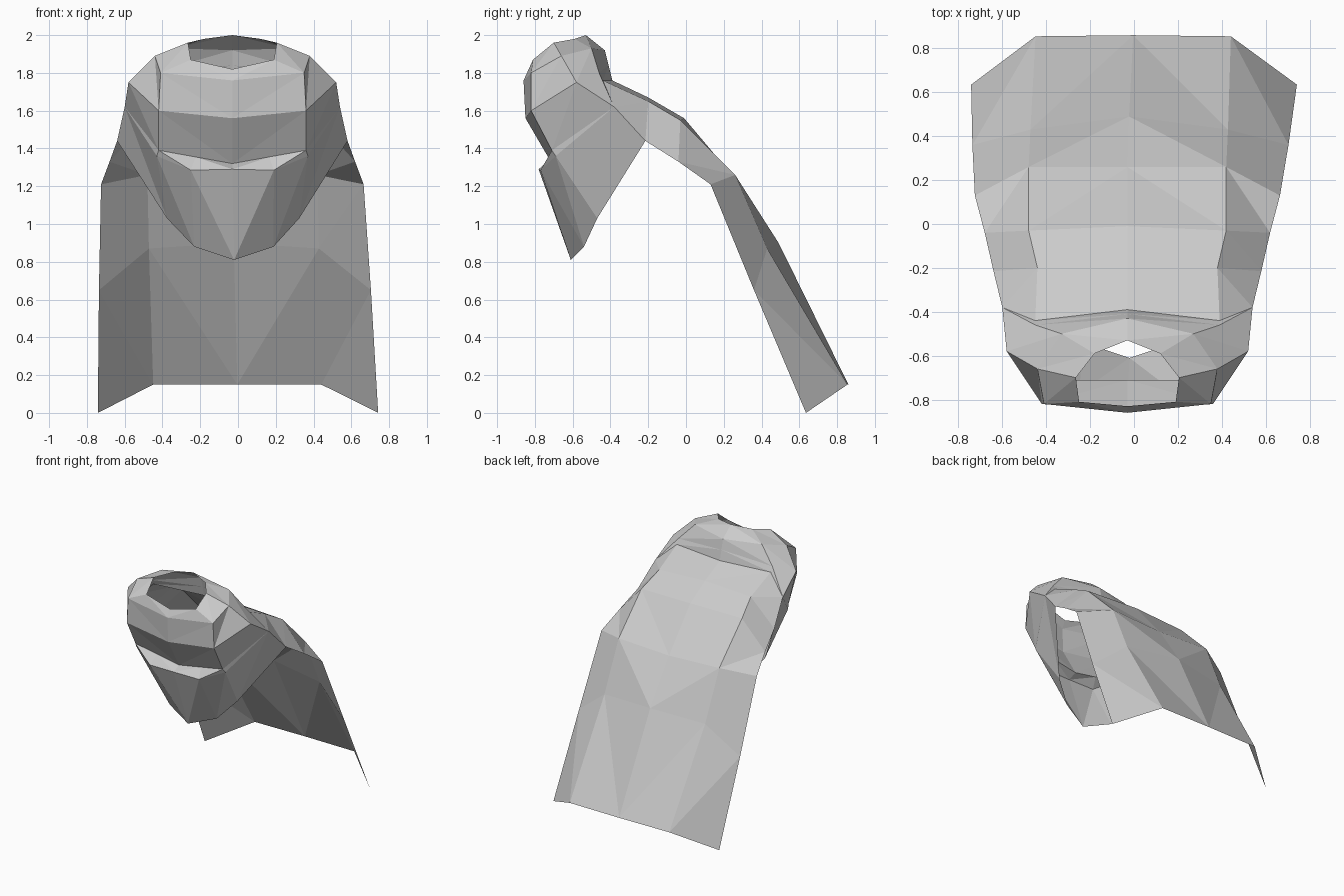
import bpy, bmesh
from mathutils import Vector

if "Cube" in bpy.data.objects:
    bpy.data.objects.remove(bpy.data.objects["Cube"])


def cloth(name, rows):
    """Skin a half grid of points (offset from centre line, y, z) and mirror it."""
    bm = bmesh.new()
    for side in (1, -1):
        grid = []
        for row in rows:
            line = []
            for x, y, z in row:
                # the wrap sits slightly left of centre, the hem is centred
                line.append(bm.verts.new((side * x - 0.03 * min(1, z / 1.2), y, z)))
            grid.append(line)
        for a, b in zip(grid, grid[1:]):
            for i in range(len(a) - 1):
                # split each cell along its folded diagonal
                for tri in ((a[i], a[i + 1], b[i]), (a[i + 1], b[i + 1], b[i])):
                    if len({tuple(v.co) for v in tri}) == 3:
                        bm.faces.new(tri if side == 1 else tri[::-1])
    bmesh.ops.remove_doubles(bm, verts=bm.verts, dist=0.0005)
    bmesh.ops.recalc_face_normals(bm, faces=bm.faces)
    mesh = bpy.data.meshes.new(name)
    bm.to_mesh(mesh)
    bm.free()
    obj = bpy.data.objects.new(name, mesh)
    bpy.context.collection.objects.link(obj)
    return obj


# Rolled neck wrap: rings from the opening down, each front to back
collar = [
    [(0, -.83, 1.82), (.22, -.81, 1.87), (.235, -.70, 1.96), (.15, -.59, 1.98), (0, -.53, 2.0)],
    [(0, -.86, 1.76), (.38, -.82, 1.80), (.41, -.66, 1.89), (.30, -.50, 1.93), (0, -.43, 1.92)],
    [(0, -.85, 1.56), (.39, -.82, 1.60), (.55, -.58, 1.75), (.42, -.46, 1.80), (0, -.41, 1.84)],
    [(0, -.71, 1.32), (.39, -.71, 1.39), (.57, -.38, 1.62), (.42, -.44, 1.76), (0, -.39, 1.76)],
]
cloth("neck_wrap", collar)

# Pointed front bib, tucked under the lowest ring
front, corner, side = (Vector(p) for p in collar[-1][:3])
bib = [
    [front, front.lerp(corner, .5), corner, side],
    [(0, -.78, 1.29), (.22, -.77, 1.285), (.40, -.69, 1.36), side],
    [(0, -.61, .81), (.21, -.54, .88), (.35, -.47, 1.03), (.61, -.215, 1.44)],
]
cloth("front_bib", bib)

# Back cape: rows from neck to hem, each centre, fold, outer edge
cape = [
    [(0, -.39, 1.76), (.42, -.44, 1.76), (.57, -.38, 1.62)],
    [(0, -.20, 1.67), (.41, -.20, 1.65), (.61, -.215, 1.44)],
    [(0, -.01, 1.56), (.45, -.03, 1.55), (.65, -.04, 1.33)],
    [(0, .26, 1.24), (.45, .26, 1.26), (.695, .13, 1.21)],
    [(0, .49, .90), (.45, .43, .87), (.72, .36, .65)],
    [(0, .86, .15), (.445, .855, .15), (.742, .635, 0)],
]
cloth("cape", cape)
